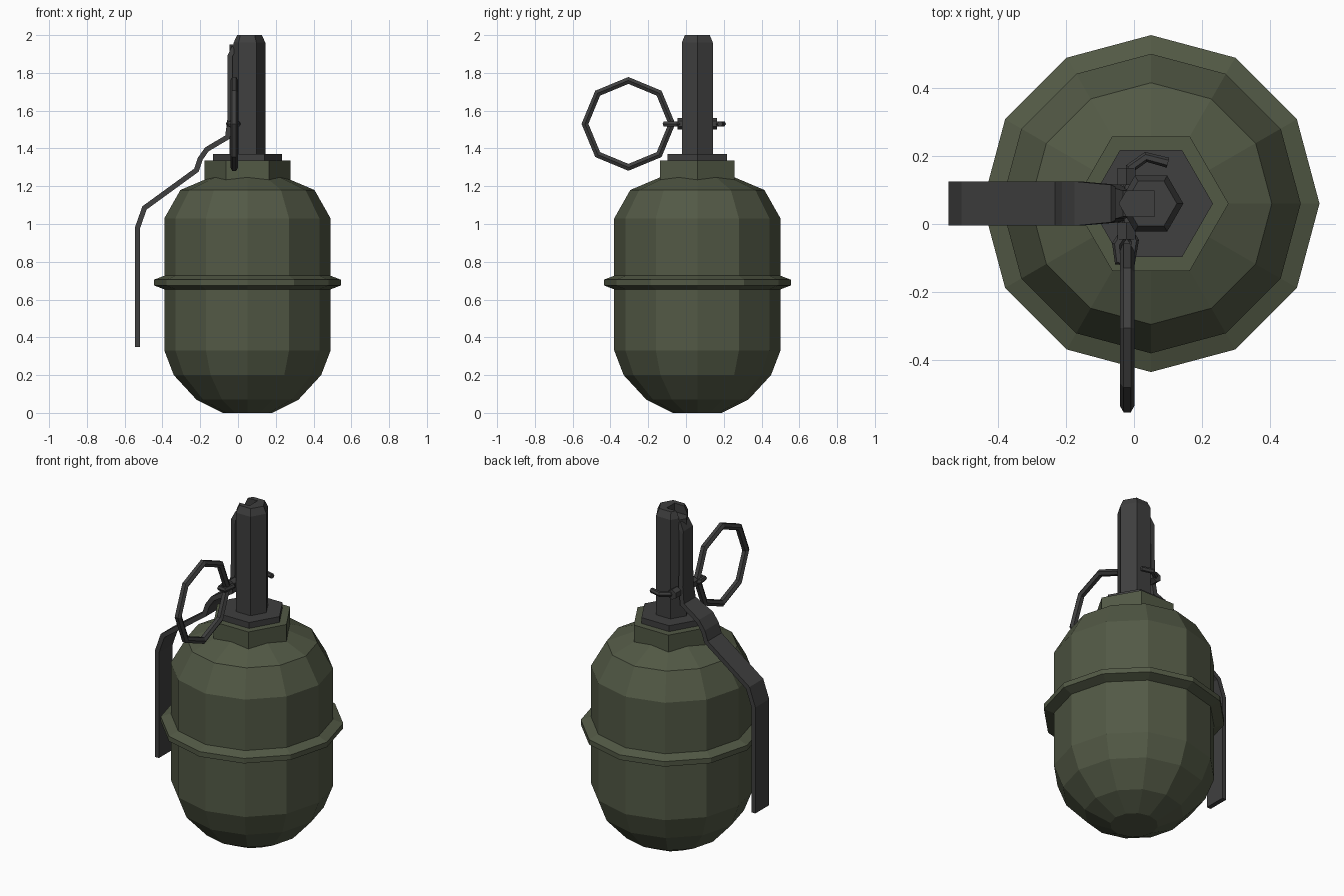
import bpy, bmesh, math
from mathutils import Vector

if "Cube" in bpy.data.objects:
    bpy.data.objects.remove(bpy.data.objects["Cube"])

CX, CY = 0.05, 0.06  # body axis


def material(name, rgb):
    m = bpy.data.materials.new(name)
    m.diffuse_color = (*rgb, 1)
    m.use_nodes = True
    m.node_tree.nodes["Principled BSDF"].inputs["Base Color"].default_value = m.diffuse_color
    return m


GREEN = material("olive paint", (0.085, 0.1, 0.06))
DARK = material("dark steel", (0.05, 0.05, 0.05))


def finish(name, bm, mat):
    bmesh.ops.recalc_face_normals(bm, faces=bm.faces)
    me = bpy.data.meshes.new(name)
    bm.to_mesh(me)
    bm.free()
    me.materials.append(mat)
    ob = bpy.data.objects.new(name, me)
    bpy.context.collection.objects.link(ob)
    return ob


def lathe(name, profile, sides, mat):
    """Stack of polygon rings around the body axis, capped at both ends."""
    bm = bmesh.new()
    rings = [[bm.verts.new((CX + r * math.cos(math.tau * i / sides),
                            CY + r * math.sin(math.tau * i / sides), z))
              for i in range(sides)] for r, z in profile]
    for a, b in zip(rings, rings[1:]):
        for i in range(sides):
            j = (i + 1) % sides
            bm.faces.new((a[i], a[j], b[j], b[i]))
    bm.faces.new(rings[0])
    bm.faces.new(rings[-1])
    return finish(name, bm, mat)


def strip(name, path, thick, mat):
    """Bent flat bar: path of (x, z, half width) with mitred thickness."""
    bm = bmesh.new()
    pts = [Vector(p[:2]) for p in path]
    rings = []
    for i, p in enumerate(pts):
        d0 = (p - pts[max(i - 1, 0)]).normalized()
        d1 = (pts[min(i + 1, len(pts) - 1)] - p).normalized()
        t = (d0 + d1).normalized()
        d = d1 if d1.length else d0
        n = Vector((-t.y, t.x)) * thick / 2 / max(t.dot(d), 0.5)
        w = path[i][2]
        rings.append([bm.verts.new((p.x + s * n.x, CY + y * w, p.y + s * n.y))
                      for s, y in ((1, 1), (1, -1), (-1, -1), (-1, 1))])
    for a, b in zip(rings, rings[1:]):
        for i in range(4):
            j = (i + 1) % 4
            bm.faces.new((a[i], a[j], b[j], b[i]))
    bm.faces.new(rings[0])
    bm.faces.new(rings[-1])
    return finish(name, bm, mat)


def wire(name, points, radius, mat, closed=False):
    cu = bpy.data.curves.new(name, "CURVE")
    cu.dimensions = "3D"
    cu.bevel_depth = radius
    cu.bevel_resolution = 1
    cu.use_fill_caps = True
    sp = cu.splines.new("POLY")
    sp.points.add(len(points) - 1)
    for q, p in zip(sp.points, points):
        q.co = (*p, 1)
    sp.use_cyclic_u = closed
    sp.use_smooth = False
    cu.materials.append(mat)
    ob = bpy.data.objects.new(name, cu)
    bpy.context.collection.objects.link(ob)


# Shell, equatorial band and hexagonal collars
lathe("body", [(0.13, 0), (0.27, 0.07), (0.39, 0.2), (0.44, 0.33), (0.44, 1.03),
               (0.355, 1.18), (0.19, 1.25)], 12, GREEN)
lathe("band", [(0.43, 0.65), (0.495, 0.675), (0.495, 0.705), (0.43, 0.73)], 12, GREEN)
lathe("collar", [(0.228, 1.2), (0.228, 1.335)], 6, GREEN)
lathe("fuze_nut", [(0.182, 1.3), (0.182, 1.37)], 6, DARK)

# Fuze post with a notch in its top for the lever
post = lathe("fuze_post", [(0.095, 1.35), (0.095, 1.96), (0.076, 2.0)], 6, DARK)
bpy.ops.mesh.primitive_cube_add(size=1, location=(-0.02, CY, 2.0))
cutter = bpy.context.object
cutter.scale = (0.16, 0.075, 0.1)
bpy.context.view_layer.objects.active = post
mod = post.modifiers.new("notch", "BOOLEAN")
mod.operation, mod.solver, mod.object = "DIFFERENCE", "EXACT", cutter
bpy.ops.object.modifier_apply(modifier="notch")
bpy.data.objects.remove(cutter)

# Safety lever, narrow beside the post and wider below
strip("lever", [(-0.02, 1.935, 0.038), (-0.042, 1.89, 0.045), (-0.042, 1.56, 0.05),
                (-0.055, 1.46, 0.055), (-0.165, 1.395, 0.065), (-0.2, 1.345, 0.065),
                (-0.22, 1.285, 0.065), (-0.495, 1.085, 0.065), (-0.532, 0.98, 0.065),
                (-0.532, 0.35, 0.065)], 0.027, DARK)

# Lugs holding the pin, mirrored either side of the post
for side, label in ((-1, "front"), (1, "back")):
    bpy.ops.mesh.primitive_cylinder_add(vertices=6, radius=0.03, depth=0.05,
                                        location=(-0.022, CY + side * 0.08, 1.53),
                                        rotation=(math.pi / 2, 0, 0))
    lug = bpy.context.object
    lug.name = label + "_lug"
    lug.data.materials.append(DARK)

# Split pin and pull ring
pin = [(0.1, 0.18), (0.035, 0.197), (-0.01, 0.165), (-0.02, 0.1), (-0.02, -0.02),
       (0.0, -0.05), (-0.008, -0.112), (-0.045, -0.108), (-0.05, -0.06), (-0.03, -0.03)]
wire("pin", [(x, y, 1.53) for x, y in pin], 0.015, DARK)
wire("pull_ring", [(-0.02, -0.305 + 0.23 * math.cos(math.tau * i / 8),
                    1.53 + 0.23 * math.sin(math.tau * i / 8)) for i in range(8)],
     0.021, DARK, closed=True)
